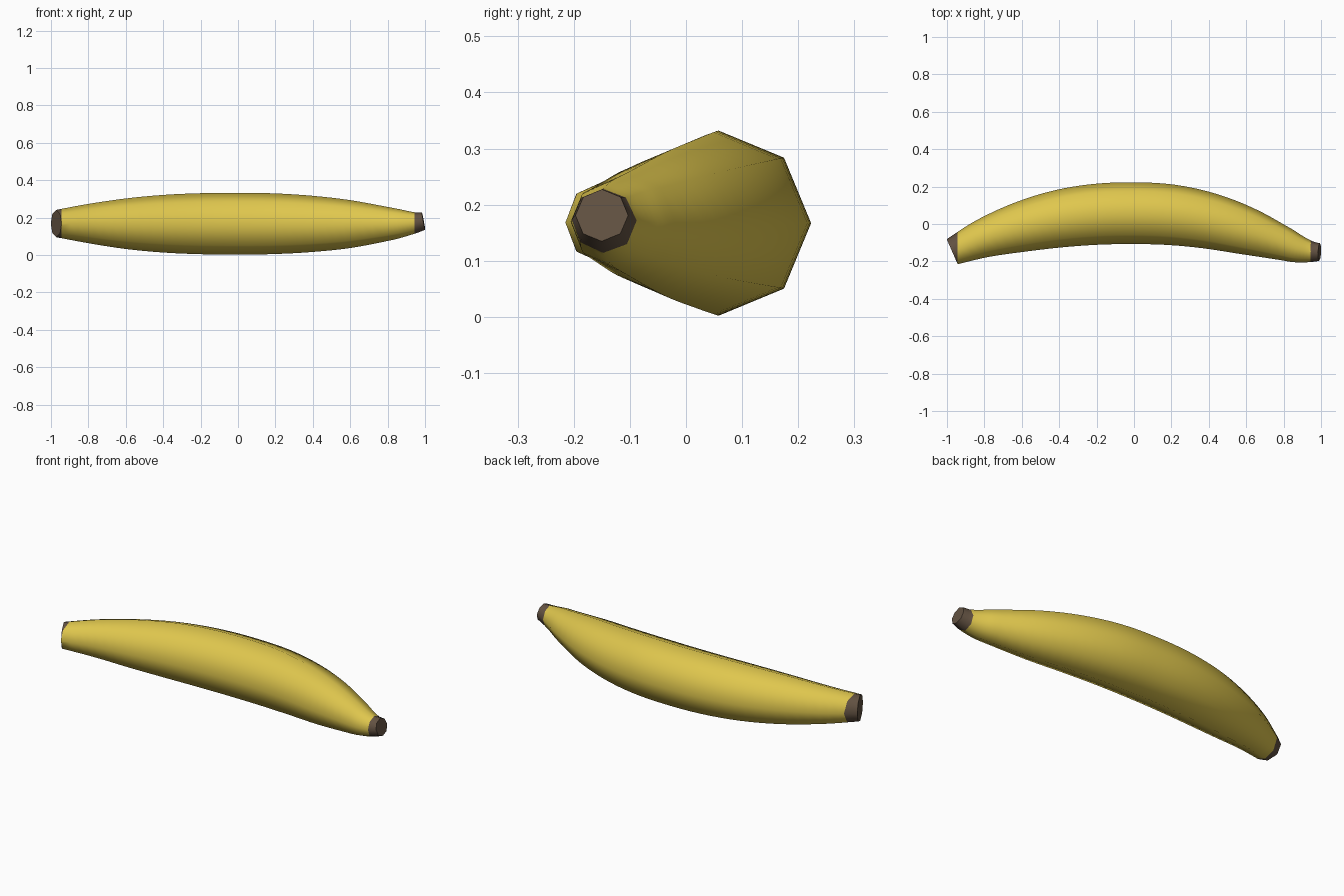
import bpy, bmesh, math
from mathutils import Vector

if "Cube" in bpy.data.objects:
    bpy.data.objects.remove(bpy.data.objects["Cube"])

SIDES, STEPS, TIP_X = 8, 4, 0.945


def material(name, rgb):
    m = bpy.data.materials.new(name)
    m.diffuse_color = (*rgb, 1)
    m.use_nodes = True
    m.node_tree.nodes["Principled BSDF"].inputs["Base Color"].default_value = m.diffuse_color
    return m


# Centre line stations: x, y, z, radius
stations = [Vector(p) for p in (
    (-0.972, -0.148, 0.168, 0.073), (-0.8, -0.075, 0.168, 0.105),
    (-0.6, -0.015, 0.167, 0.135), (-0.4, 0.028, 0.167, 0.154),
    (-0.2, 0.052, 0.167, 0.163), (0, 0.058, 0.167, 0.165),
    (0.2, 0.049, 0.167, 0.162), (0.4, 0.017, 0.166, 0.150),
    (0.6, -0.037, 0.165, 0.128), (0.8, -0.105, 0.166, 0.091),
    (0.87, -0.131, 0.168, 0.076), (0.94, -0.147, 0.172, 0.058),
    (0.992, -0.150, 0.181, 0.047))]


# Smooth path through the stations
def spline(pts, steps):
    n = len(pts)
    tang = []
    for i in range(n):
        a, b = pts[max(i - 1, 0)], pts[min(i + 1, n - 1)]
        tang.append((b - a) / (b.x - a.x))
    out = []
    for i in range(n - 1):
        p, q = pts[i], pts[i + 1]
        h = q.x - p.x
        for k in range(steps):
            t = k / steps
            out.append(p * (2*t**3 - 3*t**2 + 1) + q * (3*t**2 - 2*t**3)
                       + tang[i] * h * (t**3 - 2*t**2 + t)
                       + tang[i + 1] * h * (t**3 - t**2))
    return out + [pts[-1].copy()]


# Octagonal sections swept along the path, closed at both ends
path = spline(stations, STEPS)
bm = bmesh.new()
rings = []
for i, p in enumerate(path):
    d = (path[min(i + 1, len(path) - 1)] - path[max(i - 1, 0)]).to_3d().normalized()
    side = Vector((0, 0, 1)).cross(d).normalized()
    up = d.cross(side)
    rings.append([bm.verts.new(p.to_3d() + p.w * (
        side * math.cos(math.tau * k / SIDES) + up * math.sin(math.tau * k / SIDES)))
        for k in range(SIDES)])
for a, b in zip(rings, rings[1:]):
    for k in range(SIDES):
        j = (k + 1) % SIDES
        bm.faces.new((a[k], a[j], b[j], b[k]))
bm.faces.new(rings[0])
bm.faces.new(rings[-1])

# Straight cuts where the brown tips begin
for x in (-TIP_X, TIP_X):
    bmesh.ops.bisect_plane(bm, geom=bm.verts[:] + bm.edges[:] + bm.faces[:], dist=1e-5,
                           plane_co=(x, 0, 0), plane_no=(1, 0, 0))
bmesh.ops.recalc_face_normals(bm, faces=bm.faces[:])
for f in bm.faces:
    f.material_index = int(abs(f.calc_center_median().x) > TIP_X)

mesh = bpy.data.meshes.new("banana")
bm.to_mesh(mesh)
bm.free()
mesh.materials.append(material("banana yellow", (0.74, 0.57, 0.075)))
mesh.materials.append(material("tip brown", (0.125, 0.085, 0.055)))
banana = bpy.data.objects.new("banana", mesh)
bpy.context.collection.objects.link(banana)
bpy.context.view_layer.objects.active = banana
banana.select_set(True)
bpy.ops.object.shade_smooth_by_angle(angle=math.radians(60))
